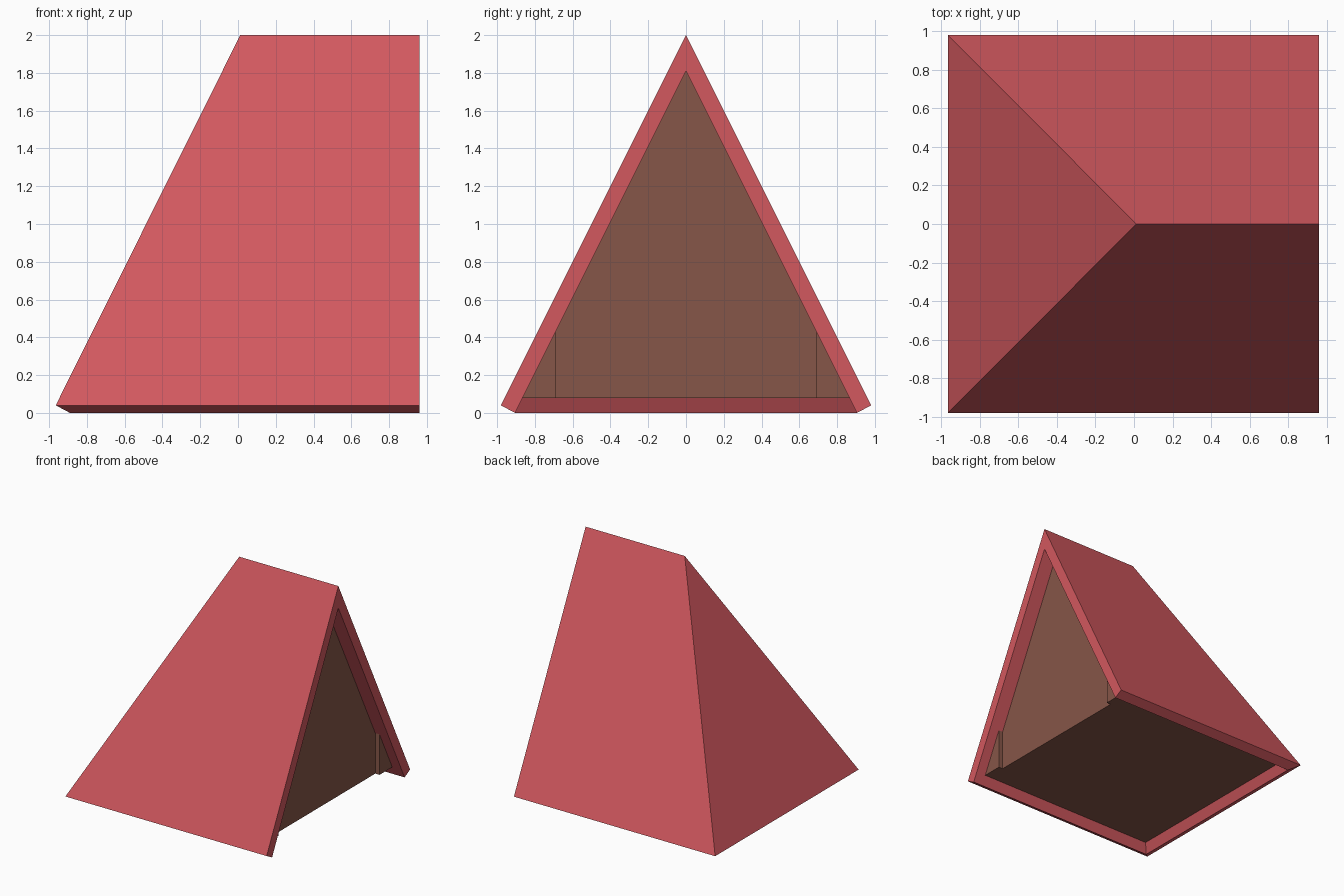
import bpy

if "Cube" in bpy.data.objects:
    bpy.data.objects.remove(bpy.data.objects["Cube"])

def material(name, rgb):
    m = bpy.data.materials.new(name)
    m.diffuse_color = (*rgb, 1)
    m.use_nodes = True
    m.node_tree.nodes["Principled BSDF"].inputs["Base Color"].default_value = m.diffuse_color
    return m

RED = material("roof red", (0.645, 0.098, 0.114))
BROWN = material("wall brown", (0.238, 0.093, 0.065))

def add(name, verts, faces, mat):
    me = bpy.data.meshes.new(name)
    me.from_pydata(verts, [], faces)
    me.materials.append(mat)
    ob = bpy.data.objects.new(name, me)
    bpy.context.collection.objects.link(ob)
    return ob

def hip(x0, x1, y, z, ridge_x, ridge_z):
    """Four eave corners, then hip end and gable end of the ridge."""
    return [(x0, -y, z), (x0, y, z), (x1, y, z), (x1, -y, z),
            (ridge_x, 0, ridge_z), (x1, 0, ridge_z)]

# Roof shell: outer slopes, inner slopes, eave rim and gable rim
outer = hip(-0.965, 0.96, 0.98, 0.04, 0.012, 2.0)
inner = hip(-0.89, 0.96, 0.905, 0.0, 0.015, 1.81)
slopes = [(3, 5, 4, 0), (0, 4, 1), (1, 4, 5, 2)]
rim = [(3, 0), (0, 1), (1, 2), (2, 5), (5, 3)]
faces = slopes + [tuple(i + 6 for i in reversed(f)) for f in slopes]
faces += [(a, b, b + 6, a + 6) for a, b in rim]
add("roof", outer + inner, faces, RED)

# Wall body filling the roof, very slightly sunk into the slopes
E = 0.003
body = hip(-0.85 - E, 0.83, 0.865 + E, 0.08, 0.015, 1.81 + 2 * E)
add("wall_body", body, slopes + [(0, 1, 2, 3), (2, 5, 3)], BROWN)

# Corner posts standing proud of the gable wall
for side, s in (("front", -1), ("back", 1)):
    tri = [(0.69, 0.08), (0.865 + E, 0.08), (0.69, 0.43 + 2 * E)]
    verts = [(x, s * y, z) for x in (0.82, 0.87) for y, z in tri]
    faces = [(0, 2, 1), (3, 4, 5), (0, 1, 4, 3), (1, 2, 5, 4), (2, 0, 3, 5)]
    if s < 0:
        faces = [f[::-1] for f in faces]
    add(side + "_corner_post", verts, faces, BROWN)
